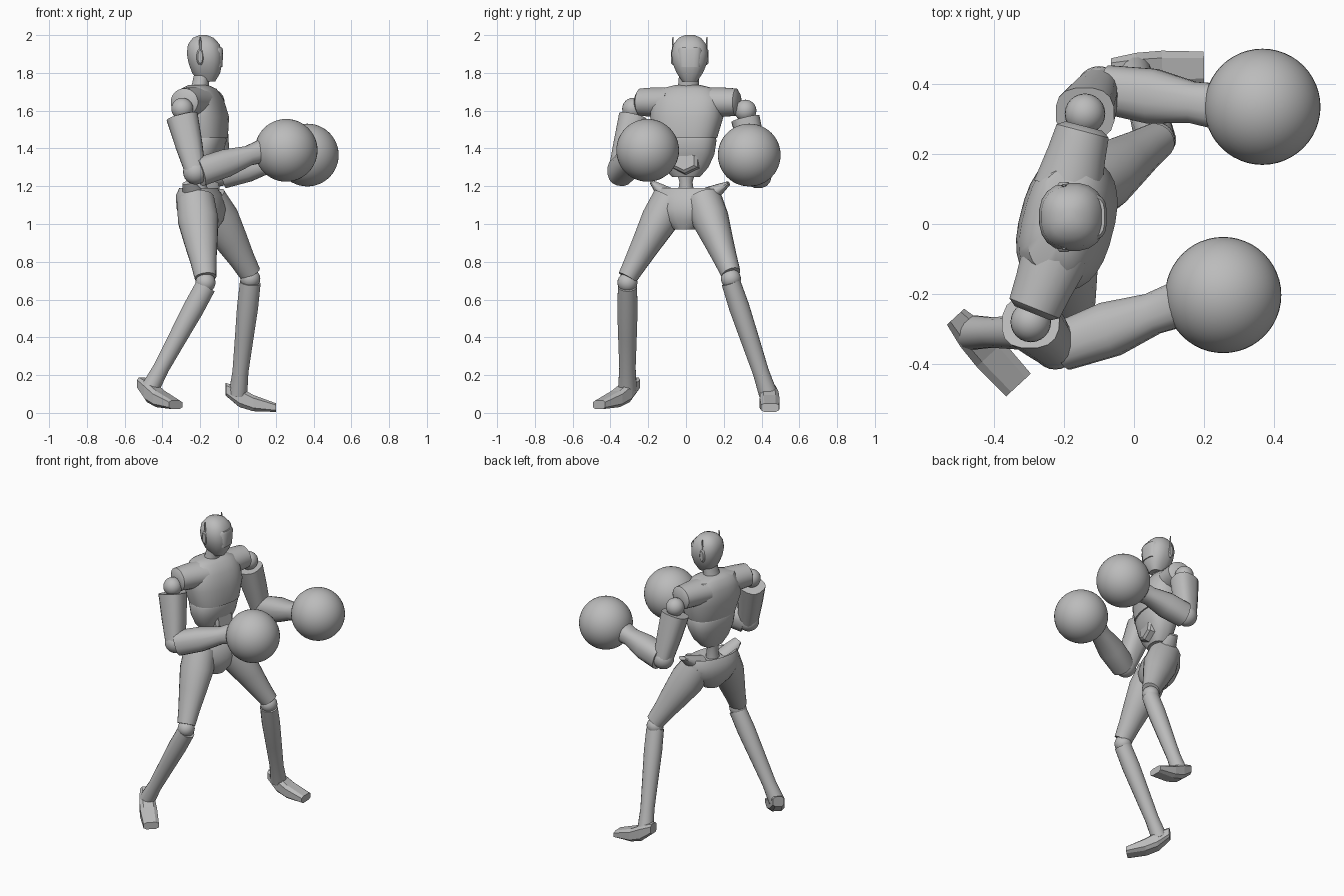
import bpy, bmesh, math
from mathutils import Vector

cube = bpy.data.objects.get("Cube")
if cube:
    bpy.data.objects.remove(cube)

GREY = (0.5, 0.5, 0.5, 1)
mat = bpy.data.materials.new("plain_grey")
mat.use_nodes = True
mat.diffuse_color = GREY
mat.node_tree.nodes["Principled BSDF"].inputs["Base Color"].default_value = GREY

UP = Vector((0, 0, 1))
LEFTWARD = Vector((0, 1, 0))
FORWARD = Vector((1, 0, 0))
CHEST_LEFT = Vector((0.25, 0.97, 0))
HIPS_LEFT = Vector((0.35, 0.94, 0))


def finish(name, bm, smooth=True):
    bmesh.ops.recalc_face_normals(bm, faces=bm.faces)
    mesh = bpy.data.meshes.new(name)
    bm.to_mesh(mesh)
    bm.free()
    mesh.materials.append(mat)
    part = bpy.data.objects.new(name, mesh)
    bpy.context.collection.objects.link(part)
    if smooth:
        bpy.ops.object.select_all(action="DESELECT")
        part.select_set(True)
        bpy.context.view_layer.objects.active = part
        bpy.ops.object.shade_smooth_by_angle(angle=math.radians(40))


def signed_power(value, exponent):
    return math.copysign(abs(value) ** exponent, value)


def loft(name, start, end, profile, side=LEFTWARD, axis=None,
         sides=20, power=2.0, sag=0.0, smooth=True):
    """Skin superellipse rings from start to end.
    Each profile row is (fraction along, half width along side, half depth)."""
    start, end = Vector(start), Vector(end)
    tangent = (axis or end - start).normalized()
    across = (side - tangent * side.dot(tangent)).normalized()
    depthward = across.cross(tangent)
    bm = bmesh.new()
    loops = []
    for along, width, depth in profile:
        centre = start.lerp(end, along) - UP * sag * math.sin(math.pi * along)
        loop = []
        for k in range(sides):
            angle = 2 * math.pi * (k + 0.5) / sides
            u = signed_power(math.cos(angle), 2 / power) * width
            v = signed_power(math.sin(angle), 2 / power) * depth
            loop.append(bm.verts.new(centre + across * u + depthward * v))
        loops.append(loop)
    for lower, upper in zip(loops, loops[1:]):
        for k in range(sides):
            after = (k + 1) % sides
            bm.faces.new((lower[k], lower[after], upper[after], upper[k]))
    bm.faces.new(loops[0])
    bm.faces.new(loops[-1])
    finish(name, bm, smooth)


def ball(name, centre, radius, segments=24):
    bm = bmesh.new()
    bmesh.ops.create_uvsphere(bm, u_segments=segments, v_segments=segments // 2, radius=radius)
    bmesh.ops.translate(bm, verts=bm.verts, vec=centre)
    finish(name, bm)


# Head, visor and neck
SKULL = [(0, .04, .045), (.18, .07, .075), (.4, .093, .09), (.6, .098, .095),
         (.8, .088, .085), (.94, .06, .056), (1, .025, .02)]
loft("head", (-.165, .02, 1.755), (-.185, .02, 2), SKULL, axis=UP, power=2.4)
VISOR = [(0, .06, .068), (.85, .068, .072), (1, .06, .066)]
loft("visor", (-.15, .02, 1.83), (-.15, .02, 1.935), VISOR, axis=UP, power=3.5)
NECK = [(0, .065, .055), (.4, .055, .045), (1, .055, .045)]
loft("neck", (-.21, .01, 1.69), (-.18, .02, 1.83), NECK, axis=UP)

# Ear pods with antennae
EAR = [(0, .045, .022), (.7, .045, .02), (1, .035, .013)]
ANTENNA = [(0, .006, .012), (1, .003, .004)]
for label, sign in (("left", 1), ("right", -1)):
    pod = Vector((-.2, .02 + sign * .09, 1.885))
    out = LEFTWARD * sign
    loft(label + "_ear", pod - out * .02, pod + out * .01, EAR, side=UP, axis=LEFTWARD, sides=12)
    loft(label + "_antenna", pod, pod + UP * .105, ANTENNA, sides=6)

# Torso: chest, abdomen with front plate, spine
CHEST = [(0, .07, .05), (.07, .15, .085), (.27, .19, .115), (.6, .195, .135), (1, .165, .118)]
loft("chest", (-.21, .01, 1.735), (-.18, 0, 1.455), CHEST, CHEST_LEFT, UP, sides=28, power=2.5)
ABDOMEN = [(0, .155, .11), (.07, .162, .115), (.43, .152, .098), (.76, .12, .078), (1, .075, .055)]
loft("abdomen", (-.182, 0, 1.46), (-.19, 0, 1.25), ABDOMEN, CHEST_LEFT, UP, sides=28, power=2.5)
PLATE = [(0, .085, .07), (.7, .08, .065), (1, .062, .05)]
loft("belly_plate", (-.13, 0, 1.33), (-.088, -.01, 1.335), PLATE, CHEST_LEFT, sides=6, smooth=False)
SPINE = [(0, .055, .05), (.4, .035, .035), (1, .05, .045)]
loft("spine", (-.2, 0, 1.29), (-.2, 0, 1.12), SPINE)

# Pelvis: a bowl with flared hip lips
PELVIS = [(.13, .1, .05), (0, .165, .085), (.18, .185, .11), (.5, .175, .12),
          (.77, .125, .105), (1, .06, .07)]
loft("pelvis", (-.21, .01, 1.19), (-.18, 0, .97), PELVIS, HIPS_LEFT, UP, sides=24, power=2.2)

# Profiles shared by both sides
SLEEVE = [(0, .08, .1), (.55, .078, .085), (.92, .073, .078), (1, .05, .055)]
UPPER_ARM = [(0, .077, .085), (.5, .07, .073), (1, .062, .055)]
FOREARM = [(0, .07, .078), (.4, .08, .075), (.75, .06, .053), (1, .067, .065)]
HIP_LIP = [(0, .06, .06), (.55, .05, .035), (1, .03, .012)]
THIGH = [(0, .1, .1), (.27, .098, .108), (.56, .078, .088), (.8, .063, .069), (1, .052, .058)]
SHIN = [(0, .051, .056), (.22, .055, .057), (.5, .05, .05), (.8, .044, .043), (1, .05, .05)]
FOOT = [(0, .035, .035), (.27, .05, .055), (.55, .055, .045), (1, .05, .024)]

# Joint positions of the pose
POSE = {
    "left": dict(collar=(-.19, .1, 1.645), sleeve=(-.143, .28, 1.645), shoulder=(-.14, .315, 1.6),
                 elbow=(-.1, .385, 1.265), wrist=(.25, .335, 1.345), fist=(.367, .335, 1.365),
                 hip=(-.16, .09, 1.13), lip=(-.13, .225, 1.215), knee=(.065, .238, .71),
                 ankle=(0, .435, .1), heel=(-.065, .44, .125), toe=(.2, .445, .028)),
    "right": dict(collar=(-.22, -.08, 1.645), sleeve=(-.29, -.255, 1.645), shoulder=(-.295, -.28, 1.61),
                  elbow=(-.225, -.35, 1.275), wrist=(.14, -.225, 1.39), fist=(.255, -.203, 1.39),
                  hip=(-.225, -.08, 1.13), lip=(-.265, -.18, 1.22), knee=(-.172, -.31, .69),
                  ankle=(-.465, -.31, .13), heel=(-.51, -.265, .155), toe=(-.33, -.46, .043)),
}

for label, points in POSE.items():
    at = {joint: Vector(place) for joint, place in points.items()}
    # Arm: sleeve, joint balls, upper arm, forearm, round glove
    loft(label + "_sleeve", at["collar"], at["sleeve"], SLEEVE, side=UP)
    ball(label + "_shoulder_ball", at["shoulder"], .058)
    loft(label + "_upper_arm", at["shoulder"] - UP * .045, at["elbow"], UPPER_ARM, sides=16, power=2.6)
    ball(label + "_elbow", at["elbow"], .066)
    loft(label + "_forearm", at["elbow"] + FORWARD * .02, at["wrist"], FOREARM, sides=16, power=2.4)
    ball(label + "_glove", at["fist"], .166, segments=48)
    # Leg: hip lip, thigh, knee ball, shin, blocky foot
    loft(label + "_hip_lip", at["hip"], at["lip"], HIP_LIP, side=FORWARD, sides=12)
    loft(label + "_thigh", at["hip"], at["knee"] + UP * .027, THIGH)
    ball(label + "_knee", at["knee"], .053)
    loft(label + "_shin", at["knee"] - UP * .02, at["ankle"], SHIN, sides=16)
    heading = at["toe"] - at["heel"]
    heading.z = 0
    loft(label + "_foot", at["heel"], at["toe"], FOOT, side=UP.cross(heading), axis=heading,
         sides=8, power=3.5, sag=.02, smooth=False)
